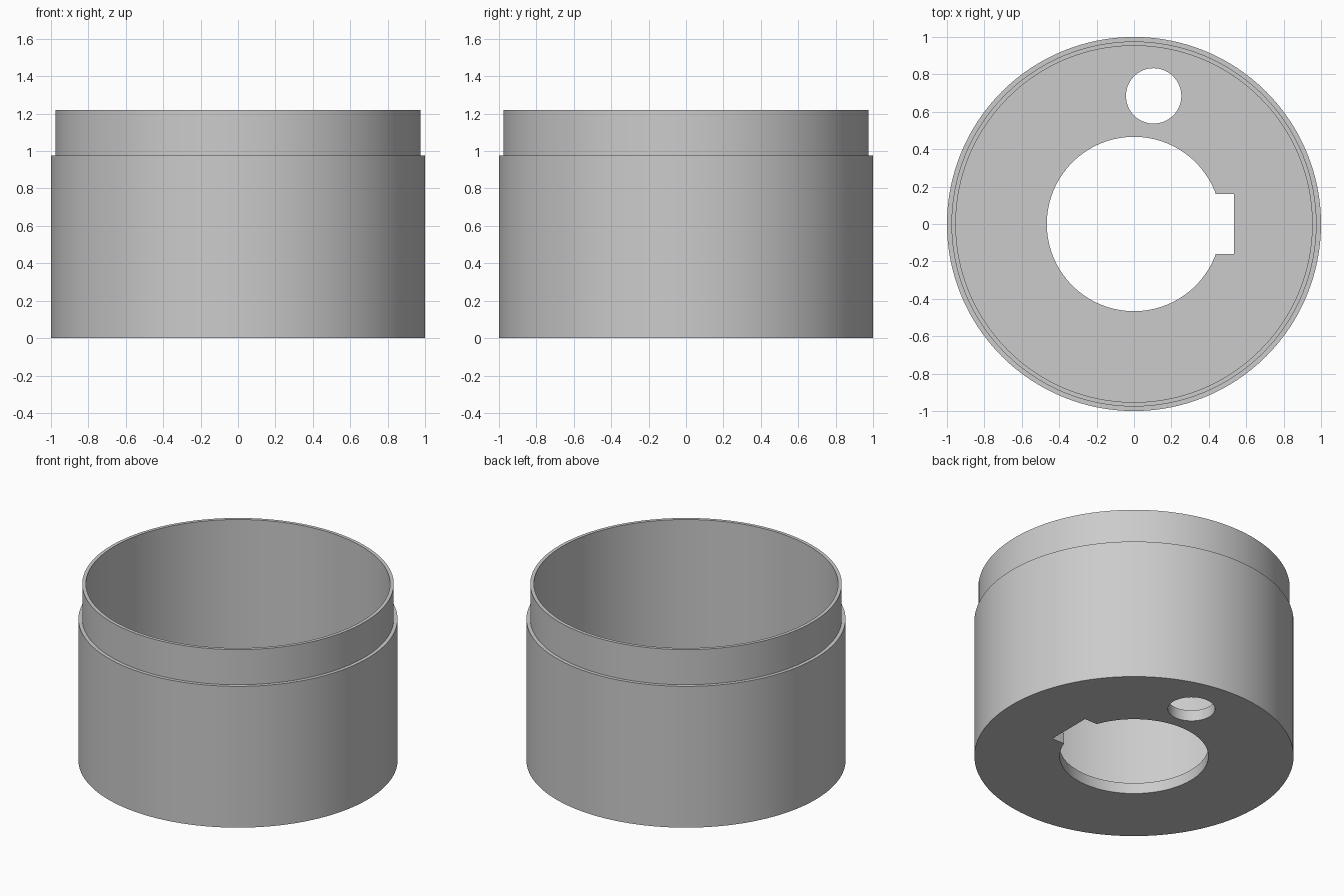
import bpy
import bmesh
from math import asin, cos, pi, sin

cube = bpy.data.objects.get("Cube")
if cube:
    bpy.data.objects.remove(cube, do_unlink=True)

SEGMENTS = 128

grey = bpy.data.materials.new("light grey")
grey.use_nodes = True
colour = (0.6, 0.6, 0.6, 1)
grey.diffuse_color = colour
grey.node_tree.nodes["Principled BSDF"].inputs["Base Color"].default_value = colour


def arc(radius, start=0.0, end=2 * pi, count=SEGMENTS, centre=(0, 0)):
    return [(centre[0] + radius * cos(start + (end - start) * i / count),
             centre[1] + radius * sin(start + (end - start) * i / count))
            for i in range(count)]


def loft(name, sections):
    """Skin stacked (outline, height) sections and cap both ends."""
    bm = bmesh.new()
    rings = [[bm.verts.new((x, y, z)) for x, y in outline]
             for outline, z in sections]
    for low, high in zip(rings, rings[1:]):
        for i in range(len(low)):
            j = (i + 1) % len(low)
            bm.faces.new((low[i], low[j], high[j], high[i]))
    bm.faces.new(rings[0][::-1])
    bm.faces.new(rings[-1])
    bmesh.ops.recalc_face_normals(bm, faces=bm.faces)
    mesh = bpy.data.meshes.new(name)
    bm.to_mesh(mesh)
    bm.free()
    mesh.materials.append(grey)
    obj = bpy.data.objects.new(name, mesh)
    bpy.context.collection.objects.link(obj)
    return obj


# Cup with a stepped rim and a thin floor
outer, neck, inner = 1.0, 0.976, 0.953
shoulder, top, floor = 0.977, 1.22, 0.075
profile = [(outer, 0), (outer, shoulder), (neck, shoulder),
           (neck, top), (inner, top), (inner, floor)]
cup = loft("stepped_cup", [(arc(r), z) for r, z in profile])

# Central bore with a square keyway on the left side
bore, key_x, key_y = 0.466, 0.535, 0.16
a = asin(key_y / bore)
keyed = arc(bore, a, 2 * pi - a) + [
    (bore * cos(a), -key_y), (key_x, -key_y), (key_x, key_y)]
cutters = [loft("keyed_bore_cutter", [(keyed, -0.2), (keyed, 0.3)])]

# Small round hole near the back
hole = arc(0.148, count=64, centre=(0.105, 0.685))
cutters.append(loft("small_hole_cutter", [(hole, -0.2), (hole, 0.3)]))

# Cut the holes and discard the cutters
bpy.ops.object.select_all(action="DESELECT")
cup.select_set(True)
bpy.context.view_layer.objects.active = cup
for cutter in cutters:
    cutter.hide_render = True
    cut = cup.modifiers.new("cut", "BOOLEAN")
    cut.operation = "DIFFERENCE"
    cut.solver = "EXACT"
    cut.object = cutter
    bpy.ops.object.modifier_apply(modifier=cut.name)
    bpy.data.objects.remove(cutter, do_unlink=True)

bpy.ops.object.shade_smooth_by_angle()
